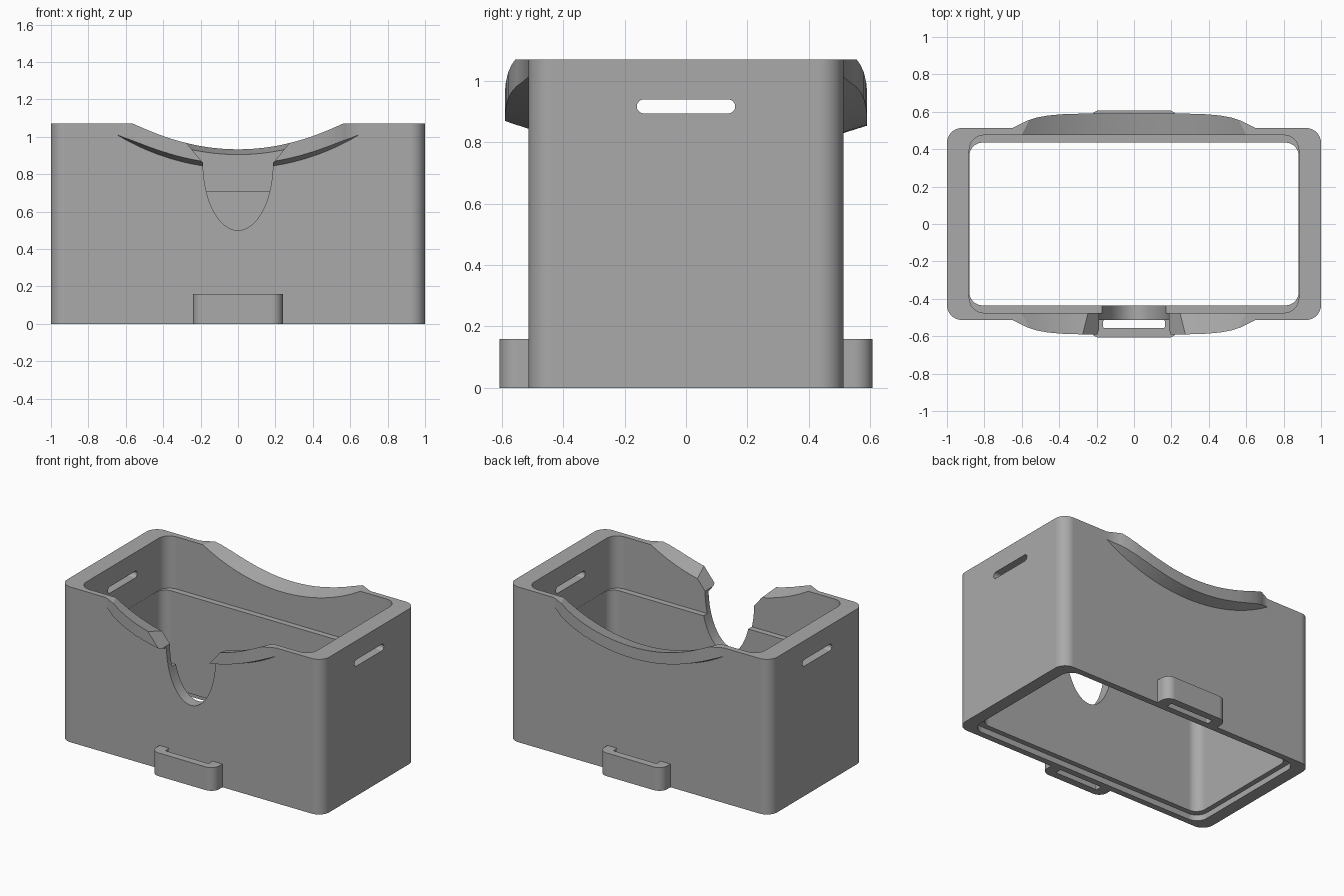
import bpy, bmesh, math
from mathutils import Matrix

cube = bpy.data.objects.get("Cube")
if cube:
    bpy.data.objects.remove(cube, do_unlink=True)

grey = bpy.data.materials.new("plain_grey")
grey.use_nodes = True
COLOUR = (0.4, 0.4, 0.4, 1)
grey.diffuse_color = COLOUR
grey.node_tree.nodes["Principled BSDF"].inputs["Base Color"].default_value = COLOUR


def finish(bm, name):
    bmesh.ops.recalc_face_normals(bm, faces=bm.faces[:])
    mesh = bpy.data.meshes.new(name)
    bm.to_mesh(mesh)
    bm.free()
    mesh.materials.append(grey)
    obj = bpy.data.objects.new(name, mesh)
    bpy.context.collection.objects.link(obj)
    return obj


def prism(name, outline, axis, lo, hi):
    """Extrude a 2D outline along one axis."""
    place = {"x": lambda a, b, t: (t, a, b),
             "y": lambda a, b, t: (a, t, b),
             "z": lambda a, b, t: (a, b, t)}[axis]
    bm = bmesh.new()
    low, high = ([bm.verts.new(place(a, b, t)) for a, b in outline] for t in (lo, hi))
    bm.faces.new(low)
    bm.faces.new(high)
    n = len(outline)
    for i in range(n):
        j = (i + 1) % n
        bm.faces.new((low[i], low[j], high[j], high[i]))
    return finish(bm, name)


def rounded(hx, hy, r, cx=0, cy=0, steps=10):
    """Rounded rectangle outline given half sizes and corner radius."""
    pts = []
    for k, (sx, sy) in enumerate(((1, 1), (-1, 1), (-1, -1), (1, -1))):
        for i in range(steps + 1):
            a = math.pi / 2 * (k + i / steps)
            pts.append((cx + sx * (hx - r) + r * math.cos(a),
                        cy + sy * (hy - r) + r * math.sin(a)))
    return pts


def frustum(name, side, y0, r0, y1, r1):
    """Cone section around the saddle axis, running outward from y0 to y1."""
    bm = bmesh.new()
    bmesh.ops.create_cone(bm, cap_ends=True, segments=160,
                          radius1=r0, radius2=r1, depth=y1 - y0)
    move = Matrix.Translation((0, side * (y0 + y1) / 2, SADDLE_Z))
    bmesh.ops.transform(bm, verts=bm.verts[:],
                        matrix=move @ Matrix.Rotation(-side * math.pi / 2, 4, "X"))
    return finish(bm, name)


def boolean(target, tool, operation):
    mod = target.modifiers.new("cut", "BOOLEAN")
    mod.object, mod.operation, mod.solver = tool, operation, "EXACT"
    bpy.context.view_layer.update()
    graph = bpy.context.evaluated_depsgraph_get()
    mesh = bpy.data.meshes.new_from_object(target.evaluated_get(graph))
    target.modifiers.clear()
    target.data = mesh
    bpy.data.objects.remove(tool, do_unlink=True)


HEIGHT = 1.07
SADDLE_Z = 2.08

# Outer shell
body = prism("open_box", rounded(1, 0.513, 0.08), "z", 0, HEIGHT)

for side in (-1, 1):
    # Flared lip under the curved rim
    half = [(0.65, 0.513), (0.57, 0.553), (0.52, 0.569), (0.46, 0.58),
            (0.38, 0.587), (0.28, 0.59)]
    plan = [(0.65, 0.48)] + half + [(-x, y) for x, y in reversed(half)] + [(-0.65, 0.48)]
    lip = prism("lip", [(x, side * y) for x, y in plan], "z", 0.7, HEIGHT)
    boolean(lip, frustum("lip_limit", side, 0.46, 1.266, 0.64, 1.21), "INTERSECT")
    boolean(body, lip, "UNION")

    # Strap clip at the base
    clip = prism("clip", rounded(0.24, 0.09, 0.06, 0, side * 0.518), "z", 0, 0.16)
    boolean(body, clip, "UNION")
    slot = prism("clip_slot", rounded(0.165, 0.022, 0.008, 0, side * 0.535, 3), "z", -0.1, 0.3)
    boolean(body, slot, "DIFFERENCE")

# Cavity with a ledge along the long walls and a recess round the base
boolean(body, prism("cavity", rounded(0.88, 0.435, 0.07), "z", -0.1, 1.2), "DIFFERENCE")
boolean(body, prism("upper_cavity", rounded(0.881, 0.475, 0.08), "z", 0.71, 1.2), "DIFFERENCE")
boolean(body, prism("base_recess", rounded(0.915, 0.47, 0.08), "z", -0.1, 0.04), "DIFFERENCE")

# Curved saddle through both long walls
for side in (-1, 1):
    boolean(body, frustum("saddle", side, 0.3, 1.2175, 0.7, 1.12), "DIFFERENCE")

# Arched notch with a flared mouth in the front wall
arch = [(0.187 * math.cos(a), 0.86 + 0.36 * math.sin(a))
        for a in (math.pi * (1 + i / 32) for i in range(33))]
mouth = [(0.29, 0.985), (0.29, 1.3), (-0.29, 1.3), (-0.29, 0.985)]
boolean(body, prism("notch", arch + mouth, "y", -0.7, -0.3), "DIFFERENCE")

# Slots through the end walls
boolean(body, prism("end_slots", rounded(0.16, 0.0225, 0.022, 0, 0.917), "x", -1.2, 1.2), "DIFFERENCE")

# Smooth curves, crisp edges
bpy.ops.object.select_all(action="DESELECT")
body.select_set(True)
bpy.context.view_layer.objects.active = body
bpy.ops.object.shade_smooth_by_angle(angle=math.radians(30))
weighted = body.modifiers.new("weighted_normals", "WEIGHTED_NORMAL")
weighted.keep_sharp = True
